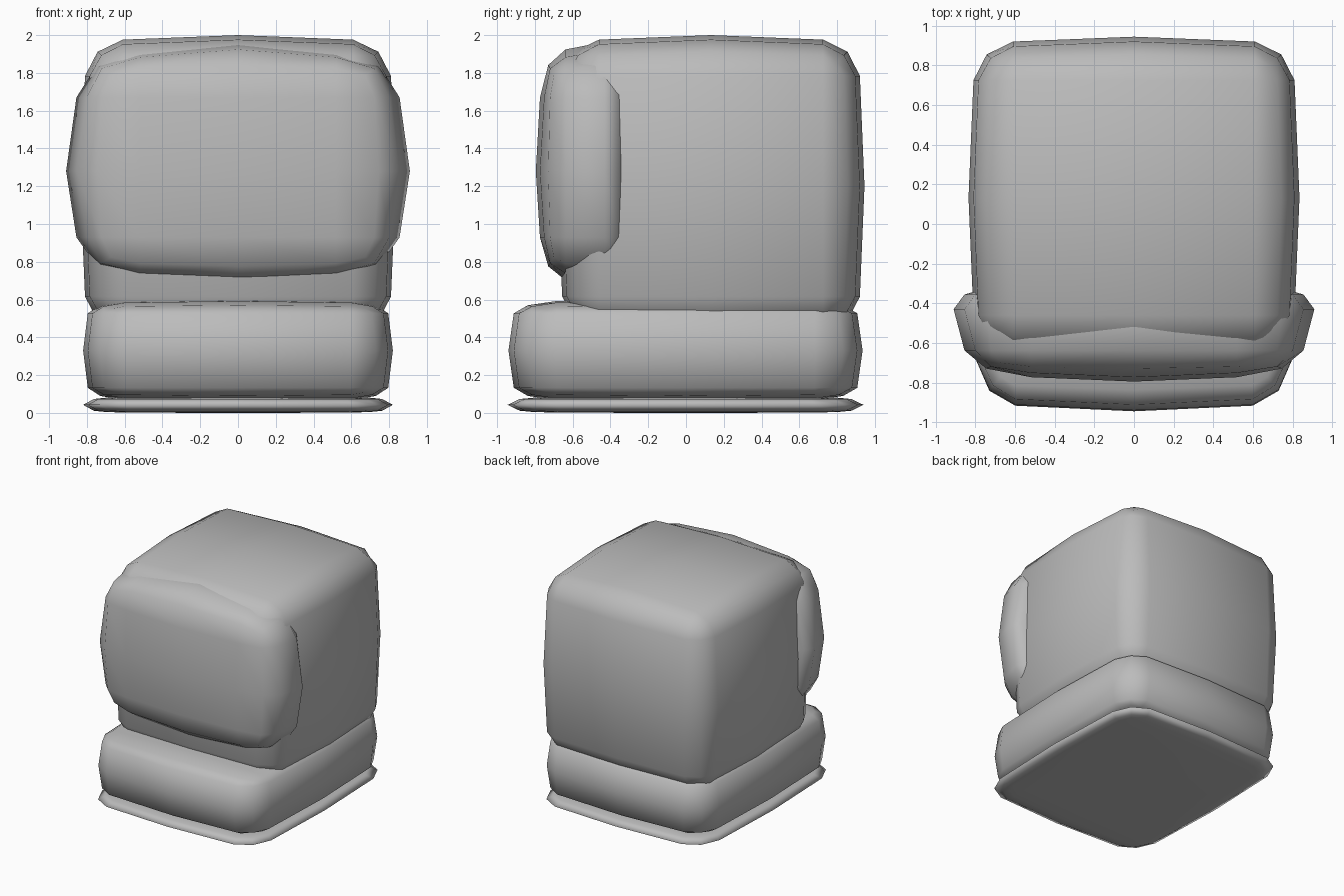
import bpy
import bmesh

old = bpy.data.objects.get("Cube")
if old:
    bpy.data.objects.remove(old, do_unlink=True)

# One plain grey for every part
GREY = (0.5, 0.5, 0.5, 1.0)
grey = bpy.data.materials.new("plain_grey")
grey.use_nodes = True
grey.diffuse_color = GREY
grey.node_tree.nodes["Principled BSDF"].inputs["Base Color"].default_value = GREY


def pillow(name, low, high, centre=None, inner=0.73, shoulder=0.97,
           edge=0.89, corner=0.82, rim=1.0):
    """Puffed box: a cube grid whose faces bulge and whose edges are drawn in."""
    if centre is None:
        centre = [(a + b) / 2 for a, b in zip(low, high)]
    bm = bmesh.new()
    bmesh.ops.create_cube(bm, size=2)
    bmesh.ops.subdivide_edges(bm, edges=bm.edges[:], cuts=3, use_grid_fill=True)
    for v in bm.verts:
        t = [round(c * 2) / 2 for c in v.co]
        outer = sum(abs(c) == 1 for c in t)
        halves = sum(abs(c) == 0.5 for c in t)
        for i, c in enumerate(t):
            if abs(c) == 1:
                size = (1 - (1 - shoulder) * halves, edge, corner)[outer - 1]
                if outer == 2 and halves:
                    size = (edge + edge + corner) / 3
            else:
                size = inner * abs(c) * 2
            reach = high[i] - centre[i] if c > 0 else centre[i] - low[i]
            v.co[i] = centre[i] + reach * size * (1 if c > 0 else -1)
        # Draw in everything above and below the middle to pinch the rim
        if t[2] != 0:
            v.co.x *= rim
            v.co.y *= rim
    bmesh.ops.recalc_face_normals(bm, faces=bm.faces[:])
    mesh = bpy.data.meshes.new(name)
    bm.to_mesh(mesh)
    bm.free()
    mesh.materials.append(grey)
    mesh.shade_smooth()
    obj = bpy.data.objects.new(name, mesh)
    bpy.context.collection.objects.link(obj)
    return obj


# Thin plate with a pinched rim, and the puffed base on it
pillow("bottom_plate", (-0.82, -0.945, 0), (0.82, 0.94, 0.085), rim=0.96)
pillow("base_cushion", (-0.82, -0.94, 0.06), (0.82, 0.935, 0.6))

# Large rounded block
pillow("main_block", (-0.835, -0.68, 0.4), (0.835, 0.945, 2.0))

# Wider, rounder pad wrapped over the front of the block
pillow("front_pad", (-0.91, -0.795, 0.665), (0.91, -0.3, 1.965),
       centre=(0, -0.43, 1.28), inner=0.57, shoulder=0.94, edge=0.82, corner=0.74)
